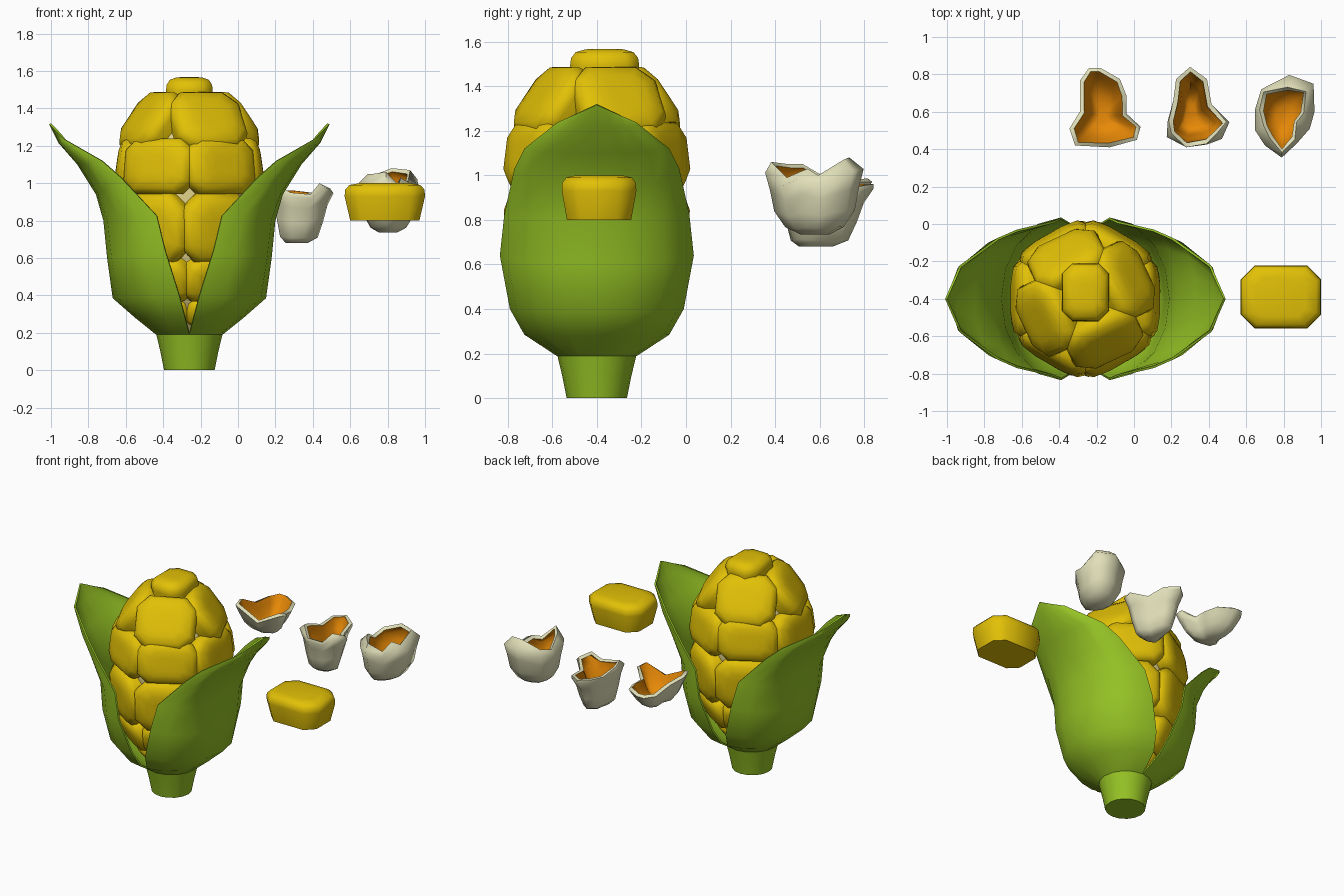
import bpy, bmesh, math
from mathutils import Vector, Matrix

if "Cube" in bpy.data.objects:
    bpy.data.objects.remove(bpy.data.objects["Cube"])

CX, CY = -0.26, -0.40          # axis of the cob


def mat(name, rgb):
    m = bpy.data.materials.new(name)
    m.diffuse_color = (*rgb, 1)
    m.use_nodes = True
    m.node_tree.nodes["Principled BSDF"].inputs["Base Color"].default_value = m.diffuse_color
    return m


GREEN = mat("leaf green", (0.30, 0.54, 0.018))
YELLOW = mat("kernel yellow", (0.76, 0.53, 0.002))
CORE = mat("pale core", (0.76, 0.65, 0.25))
CREAM = mat("shell cream", (0.76, 0.75, 0.49))
ORANGE = mat("shell orange", (0.80, 0.25, 0.002))


def loft(bm, rings, closed=True, bottom=True, top=True):
    """Skin a stack of rings (counter-clockwise from above)."""
    vs = [[bm.verts.new(p) for p in r] for r in rings]
    n = len(vs[0])
    for a, b in zip(vs, vs[1:]):
        for i in range(n if closed else n - 1):
            j = (i + 1) % n
            bm.faces.new((a[i], a[j], b[j], b[i]))
    if closed and bottom:
        bm.faces.new(vs[0][::-1])
    if closed and top:
        bm.faces.new(vs[-1])


def finish(bm, name, mats, angle=40, thick=0):
    me = bpy.data.meshes.new(name)
    bm.to_mesh(me)
    bm.free()
    for m in mats:
        me.materials.append(m)
    me.shade_smooth()
    ob = bpy.data.objects.new(name, me)
    bpy.context.collection.objects.link(ob)
    if thick:
        s = ob.modifiers.new("thickness", 'SOLIDIFY')
        s.thickness, s.offset = thick, -1
        if len(mats) > 1:
            s.material_offset = 1          # lining colour
        e = ob.modifiers.new("edges", 'EDGE_SPLIT')
        e.split_angle = math.radians(angle)
    else:
        me.set_sharp_from_angle(angle=math.radians(angle))
    return ob


def circle(r, z, n=16):
    return [Vector((CX + r * math.cos(2 * math.pi * i / n),
                    CY + r * math.sin(2 * math.pi * i / n), z)) for i in range(n)]


FLAT_TOP = [(.86, 0), (1, .65), (.985, .83), (.88, .95), (.62, 1.0)]
DOMED = [(.86, 0), (1, .60), (.97, .78), (.84, .92), (.55, .99), (.3, 1.0)]


def kernel(bm, mtx, w, h, d, prof=DOMED):
    """Pillow-topped block with cut corners; base at local z=0."""
    c = 0.22 * min(w, h)
    a, b = w / 2, h / 2
    pts = [(a, -b + c), (a, b - c), (a - c, b), (-a + c, b),
           (-a, b - c), (-a, -b + c), (-a + c, -b), (a - c, -b)]
    loft(bm, [[mtx @ Vector((x * s, y * s, z * d)) for x, y in pts] for s, z in prof])


# stem
bm = bmesh.new()
loft(bm, [circle(.135, 0), circle(.155, .10), circle(.178, .195)])
finish(bm, "stem", [GREEN])

# core of the cob
bm = bmesh.new()
loft(bm, [circle(r, z) for r, z in ((.08, .19), (.19, .32), (.27, .5), (.32, .78),
                                    (.33, 1.05), (.29, 1.24), (.18, 1.40), (.08, 1.47))])
finish(bm, "cob_core", [CORE])

# kernels on the cob: height, face radius, upward tilt, count, first angle, width, height
ROWS = [(.28, .20, -40, 6, -4, .19, .17), (.46, .315, -24, 6, -3, .32, .25),
        (.755, .39, -5, 6, -4, .40, .37), (1.10, .39, 8, 6, 0, .41, .30),
        (1.37, .285, 36, 4, 25, .41, .36)]
bm = bmesh.new()
for z, r, tilt, n, a0, w, h in ROWS:
    for k in range(n):
        a, t = math.radians(a0 + 360 * k / n), math.radians(tilt)
        nrm = Vector((math.cos(a) * math.cos(t), math.sin(a) * math.cos(t), math.sin(t)))
        side = Vector((-math.sin(a), math.cos(a), 0))
        up = nrm.cross(side)
        pos = Vector((CX + r * math.cos(a), CY + r * math.sin(a), z)) - nrm * .19
        m = Matrix((side, up, nrm)).transposed().to_4x4()
        kernel(bm, Matrix.Translation(pos) @ m, w, h, .19)
kernel(bm, Matrix.Translation((CX, CY + .035, 1.38)), .25, .31, .187)   # tip kernel
finish(bm, "cob_kernels", [YELLOW], angle=60)

# loose kernel
bm = bmesh.new()
kernel(bm, Matrix.Translation((.785, -.39, .80)), .43, .335, .2, FLAT_TOP)
finish(bm, "loose_kernel", [YELLOW], angle=60)

# husk leaves: edge height, edge offset, half width, middle height, middle offset
LEAF = [(.19, .0, .18, .19, .178), (.285, .025, .325, .28, .29), (.40, .055, .39, .385, .41),
        (.64, .13, .435, .60, .44), (.825, .175, .415, .80, .46), (1.03, .367, .37, .94, .50),
        (1.12, .47, .325, 1.10, .60), (1.235, .67, .18, 1.215, .70)]
for s, name in ((1, "right_leaf"), (-1, "left_leaf")):
    bm = bmesh.new()
    rings = []
    for ze, xe, w, zm, xm in LEAF:
        ring = []
        for i in range(9):
            t = math.radians(-90 + 22.5 * i)
            c = math.cos(t)
            ring.append(Vector((CX + s * (xe + (xm - xe) * c),
                                CY + s * w * math.sin(t), ze + (zm - ze) * c)))
        rings.append(ring)
    # pointed tip: straight slopes up to the middle
    rings.append([Vector((CX + s * (.672 + .078 * f), CY + s * .178 * y, 1.237 + .078 * f))
                  for y, f in ((i / 4 - 1, 1 - abs(i / 4 - 1)) for i in range(9))])
    loft(bm, rings, closed=False)
    finish(bm, name, [GREEN], thick=.012)


# popped shells: rim points are x, y, z, inward curl
def shell(name, base, rim, prof):
    bm = bmesh.new()
    B = Vector(base)
    rim = rim[::-1]
    rings = []
    for s, h in prof + [(None, 1)]:
        ring = []
        for x, y, z, c in rim:
            k = 1 - c if s is None else s
            ring.append(Vector((B.x + (x - B.x) * k, B.y + (y - B.y) * k,
                                B.z + (z - B.z) * h)))
        rings.append(ring)
    loft(bm, rings, top=False)
    finish(bm, name, [CREAM, ORANGE], angle=75, thick=.026)


shell("shell_wide", (-.17, .58, .83),
      [(-.24, .835, .97, 0), (-.18, .835, .97, 0), (-.075, .775, .97, 0), (-.04, .685, .96, 0),
       (-.04, .59, .96, 0), (.035, .52, 1.01, 0), (.015, .45, 1.02, 0), (-.13, .41, .95, 0),
       (-.315, .42, 1.03, 0), (-.345, .51, 1.03, 0), (-.29, .60, .99, 0), (-.29, .765, .97, 0)],
      [(.25, 0), (.5, .1), (.72, .35), (.88, .7)])
shell("shell_deep", (.30, .56, .68),
      [(.30, .84, .96, 0), (.39, .775, .95, 0), (.415, .64, .93, 0), (.51, .545, .97, .08),
       (.47, .455, 1.0, .2), (.39, .425, .94, .03), (.28, .41, .95, 0), (.175, .465, 1.0, .2),
       (.18, .55, .98, .05), (.21, .66, .94, 0), (.225, .775, .96, 0)],
      [(.35, 0), (.6, .1), (.74, .4), (.85, .7), (1, .92)])
shell("shell_closed", (.80, .58, .735),
      [(.68, .72, 1.03, .1), (.83, .797, 1.08, .3), (.96, .75, 1.07, .25), (.965, .60, 1.0, .35),
       (.94, .51, 1.03, .5), (.87, .43, .99, .15), (.79, .355, 1.06, .12), (.70, .42, 1.05, .25),
       (.648, .50, 1.05, .3), (.648, .615, 1.0, .15)],
      [(.3, 0), (.6, .1), (.82, .32), (.9, .6), (1, .85)])
